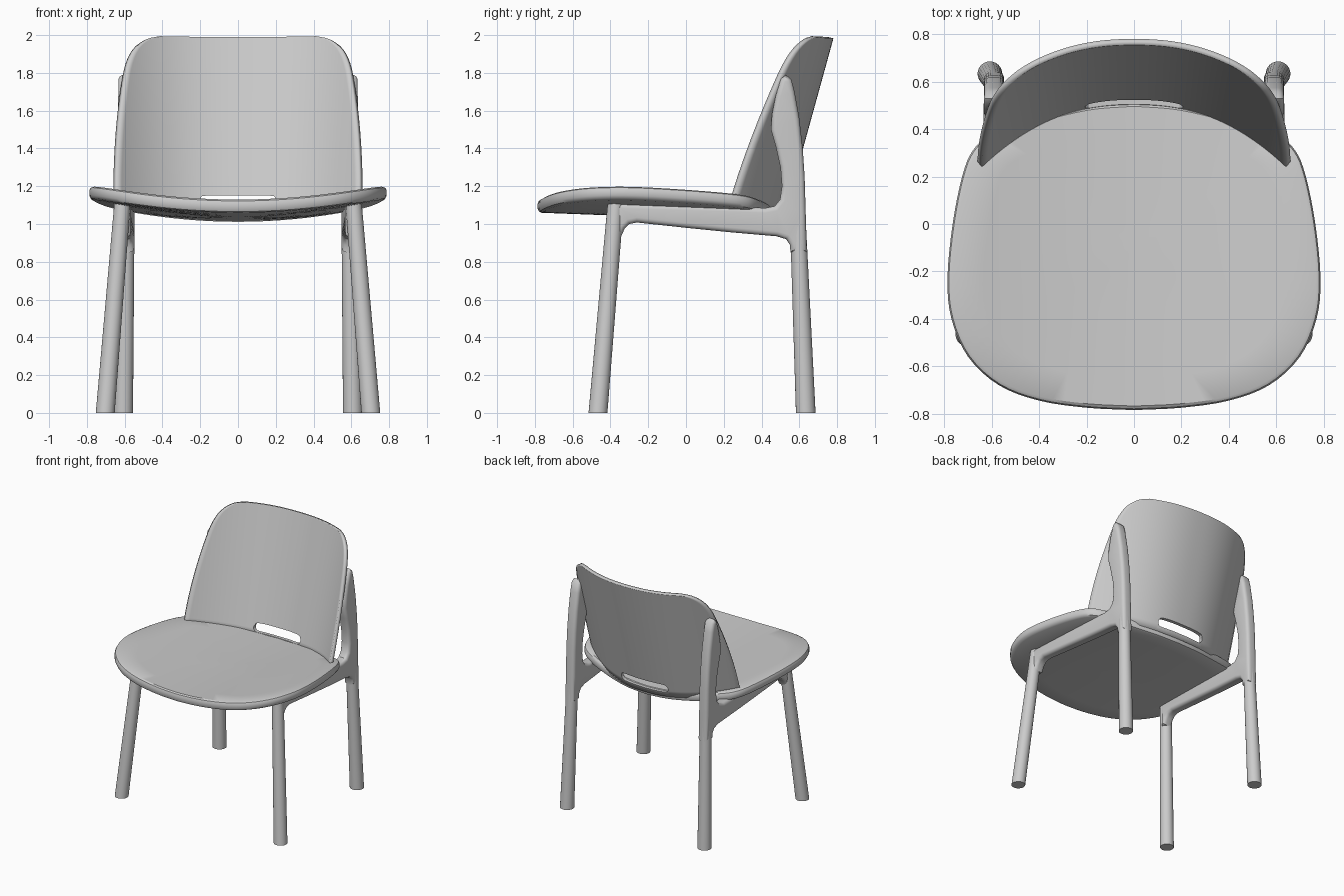
import bpy, bmesh
from mathutils import Vector

cube = bpy.data.objects.get("Cube")
if cube:
    bpy.data.objects.remove(cube, do_unlink=True)

GREY = (0.6, 0.6, 0.6, 1.0)
mat = bpy.data.materials.new("light_grey")
mat.use_nodes = True
mat.diffuse_color = GREY
for node in mat.node_tree.nodes:
    if node.type == "BSDF_PRINCIPLED":
        node.inputs["Base Color"].default_value = GREY


def finish(bm, name, smooth=True):
    bmesh.ops.recalc_face_normals(bm, faces=bm.faces)
    mesh = bpy.data.meshes.new(name)
    bm.to_mesh(mesh)
    bm.free()
    mesh.materials.append(mat)
    ob = bpy.data.objects.new(name, mesh)
    bpy.context.scene.collection.objects.link(ob)
    if smooth:
        shade(ob)
    return ob


def shade(ob):
    bpy.ops.object.select_all(action="DESELECT")
    ob.select_set(True)
    bpy.context.view_layer.objects.active = ob
    bpy.ops.object.shade_smooth_by_angle(angle=0.6)


def spline(pts, steps):
    """Catmull-Rom curve through an open list of points."""
    p = [Vector(q) for q in pts]
    p = [2 * p[0] - p[1]] + p + [2 * p[-1] - p[-2]]
    out = []
    for a, b, c, d in zip(p, p[1:], p[2:], p[3:]):
        for i in range(steps):
            t = i / steps
            out.append(0.5 * (2 * b + (c - a) * t + (2 * a - 5 * b + 4 * c - d) * t * t
                              + (3 * b - a - 3 * c + d) * t ** 3))
    return out + [p[-2]]


def seat_z(x, y):
    return 1.13 - 0.038 * (y + 0.78) + 0.145 * x * x


def back_y(x, z):
    """Middle surface of the curved, leaning backrest."""
    k = 0.78 - 0.11 * (z - 1.08)
    return 0.518 + 0.276 * (z - 1.08) - k * abs(x) ** 2.3


# Seat: dished slab with a rounded outline
half = spline([(0, -.785), (.2, -.775), (.4, -.745), (.57, -.68), (.7, -.56), (.77, -.4),
               (.787, -.23), (.765, 0), (.725, .2), (.68, .31), (.6, .375), (.42, .44),
               (.2, .495), (0, .512)], 4)
outline = half + [Vector((-p.x, p.y)) for p in half[-2:0:-1]]
bm = bmesh.new()
centre = Vector((0, -0.1))
rings = [(s, 0) for s in (.2, .4, .6, .8, .975)] + [(.992, -.008), (1, -.022), (1, -.05),
         (.99, -.064), (.97, -.07)] + [(s, -.07) for s in (.8, .6, .4, .2)]
loops = []
for s, dz in rings:
    ring = [centre + (p - centre) * s for p in outline]
    loops.append([bm.verts.new((q.x, q.y, seat_z(q.x, q.y) + dz)) for q in ring])
n = len(outline)
for a, b in zip(loops, loops[1:]):
    for i in range(n):
        j = (i + 1) % n
        bm.faces.new((a[i], a[j], b[j], b[i]))
for ring, dz in ((loops[0], 0), (loops[-1], -.07)):
    mid = bm.verts.new((0, centre.y, seat_z(0, centre.y) + dz))
    for i in range(n):
        bm.faces.new((ring[i], ring[(i + 1) % n], mid))
finish(bm, "seat")

# Backrest: curved sheet whose lower edge follows the seat
rows = spline([(.65, 1.1), (.65, 1.25), (.643, 1.42), (.63, 1.58), (.61, 1.74), (.588, 1.85),
               (.55, 1.93), (.49, 1.98), (.42, 1.998)], 3)
COLS = 48
bm = bmesh.new()
grid = []
for k, (w, z) in enumerate(rows):
    line = []
    for i in range(COLS + 1):
        x = w * (2 * i / COLS - 1)
        low = seat_z(x, .53 - .7 * x * x) - .035
        t = (z - 1.1) / (rows[-1].y - 1.1)
        zz = low + (rows[-1].y - low) * t
        zz -= .012 * t ** 6 * (1 - (x / .65) ** 2)
        line.append(bm.verts.new((x, back_y(x, zz), zz)))
    grid.append(line)
for a, b in zip(grid, grid[1:]):
    for i in range(COLS):
        bm.faces.new((a[i], a[i + 1], b[i + 1], b[i]))
backrest = finish(bm, "backrest", smooth=False)
solid = backrest.modifiers.new("thickness", "SOLIDIFY")
solid.thickness = 0.026
solid.offset = 0

# Hand slot: rounded cutter through the foot of the backrest
bm = bmesh.new()
path = spline([(0, 1.08), (.17, 1.083), (.198, 1.095), (.207, 1.115), (.198, 1.137),
               (.17, 1.15), (0, 1.15)], 3)
shape = path + [Vector((-p.x, p.y)) for p in path[-2:0:-1]]
face = bm.faces.new([bm.verts.new((p.x, .35, p.y)) for p in shape])
ext = bmesh.ops.extrude_face_region(bm, geom=[face])
bmesh.ops.translate(bm, vec=(0, .4, 0),
                    verts=[v for v in ext["geom"] if isinstance(v, bmesh.types.BMVert)])
cutter = finish(bm, "slot_cutter", smooth=False)
cutter.hide_render = True
cutter.hide_viewport = True
cutter.display_type = "WIRE"
cut = backrest.modifiers.new("hand_slot", "BOOLEAN")
cut.operation = "DIFFERENCE"
cut.solver = "EXACT"
cut.object = cutter
shade(backrest)


# Legs: tapered round rods
def leg(name, foot, top, r0, r1):
    foot, top = Vector(foot), Vector(top)
    bm = bmesh.new()
    bmesh.ops.create_cone(bm, cap_ends=True, segments=24, radius1=r0, radius2=r1,
                          depth=top.z - foot.z)
    for v in bm.verts:
        t = 0 if v.co.z < 0 else 1
        c = foot.lerp(top, t)
        v.co = (c.x + v.co.x, c.y + v.co.y, c.z)
    finish(bm, name)


# Side frame: rail under the seat flowing into the upper post
profile = [(-.38, 1.11), (-.38, .93), (-.345, .93), (-.325, .975), (-.3, 1.0), (-.26, 1.008),
           (0, .98), (.25, .955), (.48, .935), (.53, .92), (.55, .89), (.553, .85),
           (.64, .85), (.634, 1.05), (.628, 1.25), (.618, 1.4), (.6, 1.56), (.575, 1.7),
           (.558, 1.765), (.53, 1.79), (.503, 1.77), (.475, 1.68), (.455, 1.58), (.45, 1.5),
           (.475, 1.41), (.5, 1.3), (.508, 1.2), (.498, 1.13), (.47, 1.095), (.42, 1.085),
           (.3, 1.09)]


def side_frame(name, side):
    bm = bmesh.new()
    face = bm.faces.new([bm.verts.new((-.042, y, z)) for y, z in profile])
    ext = bmesh.ops.extrude_face_region(bm, geom=[face])
    bmesh.ops.translate(bm, vec=(.084, 0, 0),
                        verts=[v for v in ext["geom"] if isinstance(v, bmesh.types.BMVert)])
    rims = [e for e in bm.edges if abs(e.verts[0].co.x - e.verts[1].co.x) < .01]
    bmesh.ops.bevel(bm, geom=rims, offset=.026, segments=4, profile=.5, affect="EDGES",
                    clamp_overlap=False)
    for v in bm.verts:
        x = v.co.x + .61 - .02 * (v.co.y + .4)
        if v.co.z > 1.2:
            v.co.y = max(v.co.y, back_y(x, v.co.z))
        v.co.x = x * side
    bmesh.ops.triangulate(bm, faces=[f for f in bm.faces if len(f.verts) > 4])
    finish(bm, name)


for side, label in ((1, "left"), (-1, "right")):
    leg(label + "_front_leg", (.703 * side, -.466, 0), (.612 * side, -.372, 1.11), .05, .043)
    leg(label + "_rear_leg", (.608 * side, .634, 0), (.59 * side, .593, 1.0), .052, .042)
    side_frame(label + "_side_frame", side)
